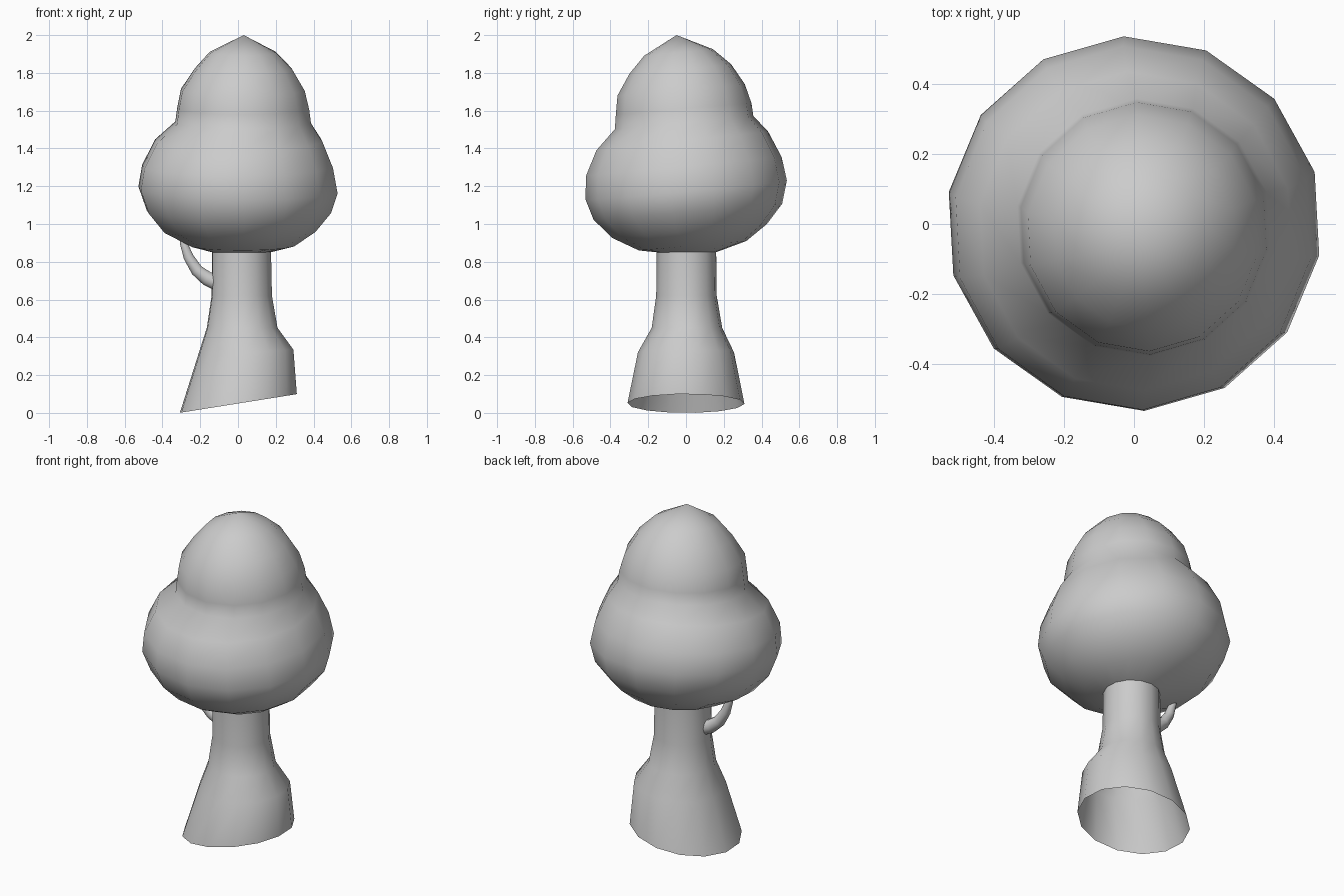
import bpy, bmesh, math
from mathutils import Vector

SIDES = 14
PHASE = math.radians(16)


def skin(name, rings, tip=None):
    """Bridge successive point rings, optionally closing at a tip."""
    bm = bmesh.new()
    loops = [[bm.verts.new(p) for p in ring] for ring in rings]
    n = len(loops[0])
    for a, b in zip(loops, loops[1:]):
        for i in range(n):
            j = (i + 1) % n
            bm.faces.new((a[i], a[j], b[j], b[i]))
    if tip:
        t = bm.verts.new(tip)
        top = loops[-1]
        for i in range(n):
            bm.faces.new((top[i], top[(i + 1) % n], t))
    for f in bm.faces:
        f.smooth = True
    me = bpy.data.meshes.new(name)
    bm.to_mesh(me)
    bm.free()
    ob = bpy.data.objects.new(name, me)
    bpy.context.collection.objects.link(ob)
    return ob


def ring(z, x0, x1, y0, y1, tx=0.0, ty=0.0):
    """Ellipse spanning x0..x1, y0..y1, with end-to-end height changes tx, ty."""
    pts = []
    for i in range(SIDES):
        a = PHASE + 2 * math.pi * i / SIDES
        c, s = math.cos(a), math.sin(a)
        pts.append(((x0 + x1) / 2 + c * (x1 - x0) / 2,
                    (y0 + y1) / 2 + s * (y1 - y0) / 2,
                    z + c * tx / 2 + s * ty / 2))
    return pts


# Trunk: flared, open at the slanted base
skin("trunk", [ring(*r) for r in (
    (0.05, -0.312, 0.316, -0.31, 0.31, 0.10),
    (0.32, -0.215, 0.297, -0.255, 0.255, 0.03),
    (0.45, -0.168, 0.212, -0.182, 0.192),
    (0.62, -0.142, 0.182, -0.158, 0.163),
    (0.86, -0.140, 0.177, -0.155, 0.160),
)])

# Canopy: wide lower bulge, crease, then a pointed dome
skin("canopy", [ring(*r) for r in (
    (0.85, -0.138, 0.175, -0.153, 0.158),
    (0.885, -0.255, 0.30, -0.25, 0.32, 0, 0.05),
    (0.963, -0.405, 0.415, -0.39, 0.43, 0, 0.075),
    (1.065, -0.49, 0.50, -0.49, 0.51, 0, 0.085),
    (1.18, -0.535, 0.535, -0.533, 0.535, -0.02, 0.10),
    (1.305, -0.515, 0.51, -0.53, 0.507, 0, 0.10),
    (1.44, -0.445, 0.455, -0.475, 0.435, 0, 0.10),
    (1.537, -0.337, 0.392, -0.377, 0.357, 0, 0.07),
    (1.61, -0.327, 0.382, -0.372, 0.347, 0, 0.06),
    (1.71, -0.307, 0.358, -0.363, 0.312, 0, 0.06),
    (1.82, -0.232, 0.292, -0.300, 0.240, 0, 0.05),
    (1.908, -0.153, 0.205, -0.222, 0.143, 0, 0.035),
)], tip=(0.03, -0.05, 2.0))

# Branch: tapered tube curling up from the trunk into the canopy
path = [(-0.10, 0.685, 0.045), (-0.165, 0.712, 0.040), (-0.218, 0.755, 0.034),
        (-0.262, 0.825, 0.028), (-0.288, 0.90, 0.021), (-0.295, 0.95, 0.015)]
pts = [Vector((x, -0.01, z)) for x, z, _ in path]
tube = []
for k, (p, (_, _, r)) in enumerate(zip(pts, path)):
    d = (pts[min(k + 1, len(pts) - 1)] - pts[max(k - 1, 0)]).normalized()
    side = Vector((0, 1, 0))
    up = d.cross(side)
    tube.append([p + r * (math.cos(a) * side + math.sin(a) * up)
                 for a in (2 * math.pi * i / 10 for i in range(10))])
skin("branch", tube, tip=(-0.296, -0.01, 0.96))
